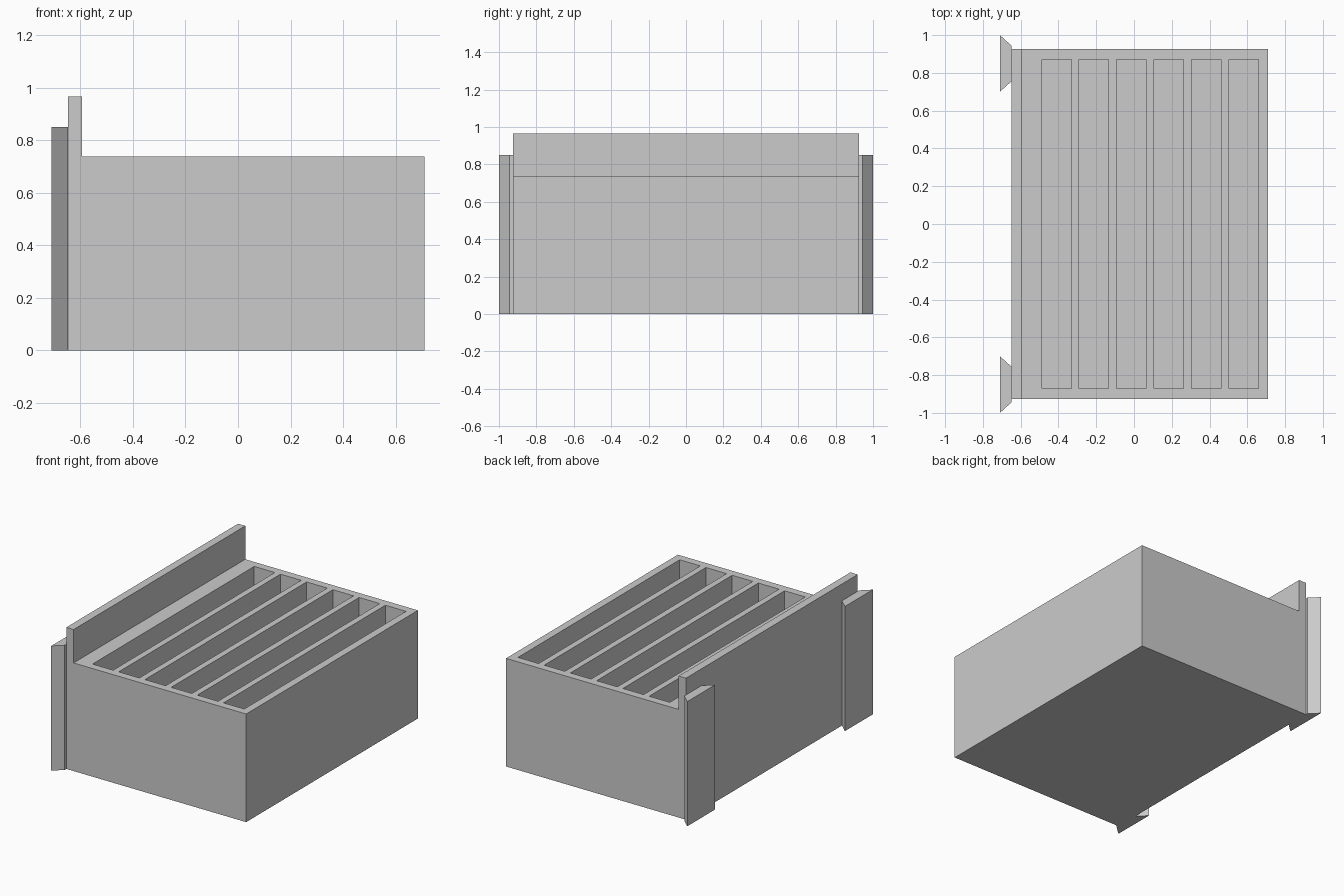
import bpy
import bmesh
from mathutils import Matrix, Vector

cube = bpy.data.objects.get("Cube")
if cube:
    bpy.data.objects.remove(cube, do_unlink=True)

# Single plain grey material
GREY = (0.6, 0.6, 0.6, 1.0)
grey = bpy.data.materials.new("plain grey")
grey.use_nodes = True
grey.diffuse_color = GREY
grey.node_tree.nodes["Principled BSDF"].inputs["Base Color"].default_value = GREY


def make_object(name, bm):
    bmesh.ops.recalc_face_normals(bm, faces=bm.faces)
    mesh = bpy.data.meshes.new(name)
    bm.to_mesh(mesh)
    bm.free()
    mesh.materials.append(grey)
    obj = bpy.data.objects.new(name, mesh)
    bpy.context.collection.objects.link(obj)
    return obj


def add_box(bm, low, high):
    low, high = Vector(low), Vector(high)
    matrix = Matrix.Translation((low + high) / 2) @ Matrix.Diagonal((high - low).to_4d())
    matrix[3][3] = 1
    bmesh.ops.create_cube(bm, size=1, matrix=matrix)


def extrude_profile(name, points, offset):
    bm = bmesh.new()
    face = bm.faces.new([bm.verts.new(p) for p in points])
    result = bmesh.ops.extrude_face_region(bm, geom=[face], use_keep_orig=True)
    verts = [v for v in result["geom"] if isinstance(v, bmesh.types.BMVert)]
    bmesh.ops.translate(bm, verts=verts, vec=offset)
    return make_object(name, bm)


# Main dimensions
LEFT, STEP, RIGHT = -0.648, -0.593, 0.71
HALF_DEPTH, BODY_TOP, WALL_TOP = 0.926, 0.738, 0.966
FLOOR = 0.055

# Body with raised mounting wall, as one L-shaped profile
outline = [(LEFT, 0), (RIGHT, 0), (RIGHT, BODY_TOP),
           (STEP, BODY_TOP), (STEP, WALL_TOP), (LEFT, WALL_TOP)]
body = extrude_profile("tray_body", [(x, -HALF_DEPTH, z) for x, z in outline],
                       (0, 2 * HALF_DEPTH, 0))

# Six parallel slots cut into the body
SLOTS, FIRST, PITCH, WIDTH, SLOT_HALF = 6, -0.488, 0.198, 0.156, 0.872
bm = bmesh.new()
for i in range(SLOTS):
    x = FIRST + i * PITCH
    add_box(bm, (x, -SLOT_HALF, FLOOR), (x + WIDTH, SLOT_HALF, 1))
cutter = make_object("slot_cutter", bm)
cutter.hide_render = True

cut = body.modifiers.new("slots", "BOOLEAN")
cut.operation = "DIFFERENCE"
cut.solver = "EXACT"
cut.object = cutter
bpy.context.view_layer.objects.active = body
bpy.ops.object.modifier_apply(modifier=cut.name)
bpy.data.objects.remove(cutter, do_unlink=True)

# Two dovetail rails on the outside of the mounting wall
RAIL_TOP, RAIL_OUT = 0.851, -0.71
for name, side in (("front_rail", -1), ("back_rail", 1)):
    section = [(LEFT, 0.756), (LEFT, 0.944), (RAIL_OUT, 1.0), (RAIL_OUT, 0.7)]
    extrude_profile(name, [(x, side * y, 0) for x, y in section], (0, 0, RAIL_TOP))
